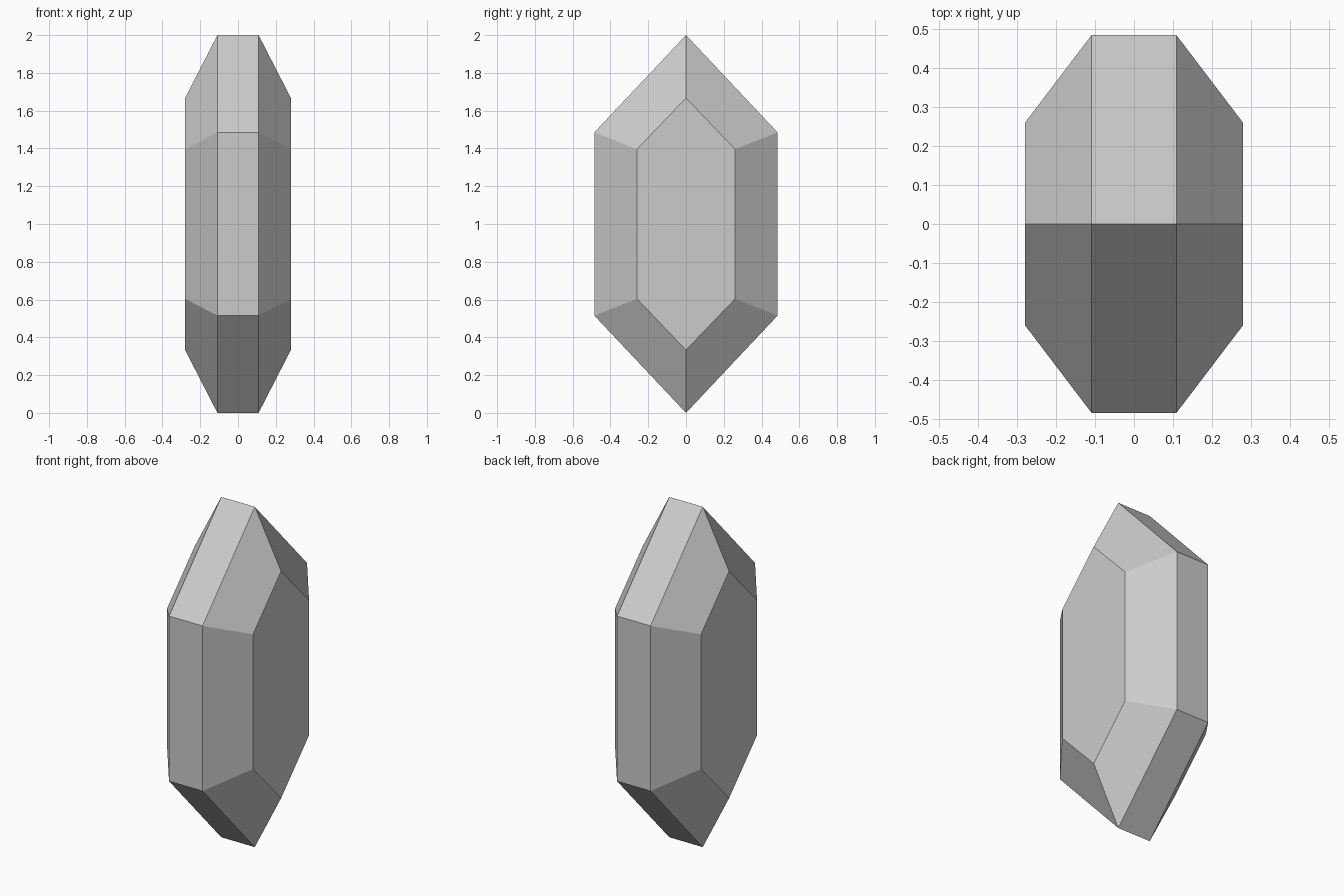
import bpy
import bmesh

if "Cube" in bpy.data.objects:
    bpy.data.objects.remove(bpy.data.objects["Cube"])


def hexagon(x, half_width, shoulder, half_height):
    """Pointed hexagon in the YZ plane, centred on z = 1."""
    half = [(0, half_height), (half_width, shoulder), (half_width, -shoulder)]
    ring = half + [(-y, -z) for y, z in half]
    return [(x, y, 1 + z) for y, z in ring]


# Cut gem: four hexagonal rings, small table - wide girdle - wide girdle - small table
table = (0.26, 0.396, 0.667)
girdle = (0.485, 0.485, 1.0)
sections = [(-0.28, table), (-0.109, girdle), (0.109, girdle), (0.28, table)]

bm = bmesh.new()
rings = [[bm.verts.new(co) for co in hexagon(x, *size)] for x, size in sections]

# Facets between neighbouring rings
for a, b in zip(rings, rings[1:]):
    for i in range(6):
        j = (i + 1) % 6
        bm.faces.new((a[i], a[j], b[j], b[i]))

# Flat tables on both sides
bm.faces.new(rings[0])
bm.faces.new(rings[-1])
bmesh.ops.recalc_face_normals(bm, faces=bm.faces)

mesh = bpy.data.meshes.new("gem")
bm.to_mesh(mesh)
bm.free()
bpy.context.collection.objects.link(bpy.data.objects.new("gem", mesh))
